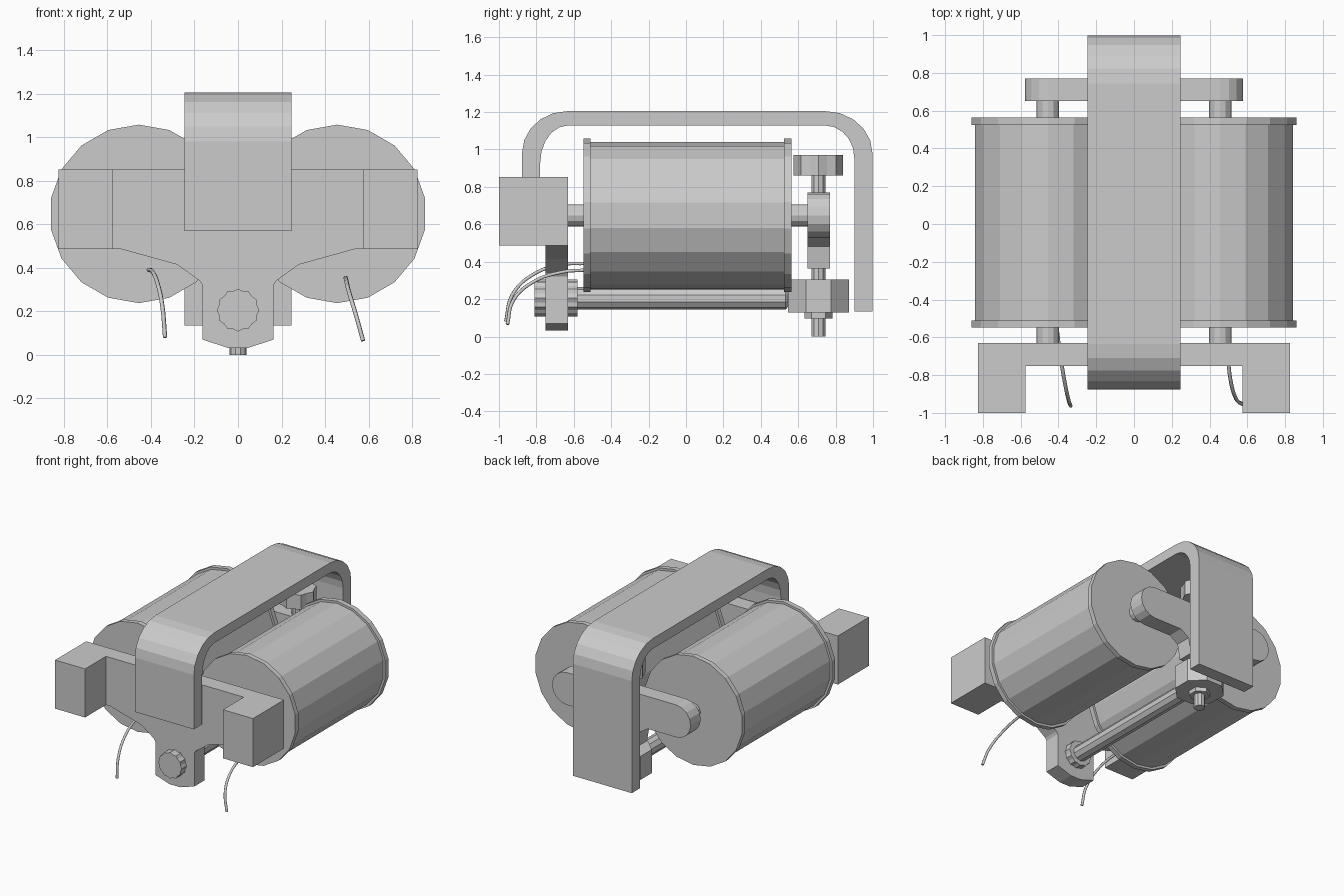
import bpy, bmesh, math
from math import pi, sin, cos

if "Cube" in bpy.data.objects:
    bpy.data.objects.remove(bpy.data.objects["Cube"])


def prism(name, pts, a, b, axis, bevel_end=0):
    """Extrude a 2D outline from a to b along an axis ('x': y,z / 'y': x,z / 'z': x,y)."""
    place = {'x': lambda p, t: (t, p[0], p[1]),
             'y': lambda p, t: (p[0], t, p[1]),
             'z': lambda p, t: (p[0], p[1], t)}[axis]
    bm = bmesh.new()
    face = bm.faces.new([bm.verts.new(place(p, a)) for p in pts])
    out = bmesh.ops.extrude_face_region(bm, geom=[face])
    shift = place((0, 0), b - a)
    verts = [g for g in out['geom'] if isinstance(g, bmesh.types.BMVert)]
    bmesh.ops.translate(bm, verts=verts, vec=shift)
    if bevel_end:
        edges = [e for e in bm.edges if all(v in verts for v in e.verts)]
        bmesh.ops.bevel(bm, geom=edges, offset=bevel_end, segments=1, affect='EDGES')
    bmesh.ops.recalc_face_normals(bm, faces=bm.faces)
    me = bpy.data.meshes.new(name)
    bm.to_mesh(me)
    bm.free()
    ob = bpy.data.objects.new(name, me)
    bpy.context.collection.objects.link(ob)
    return ob


def ring(cx, cy, r, n, start=0.0, r2=None):
    """Regular outline; r2 alternates the radius for knurled knobs."""
    out = []
    for i in range(n):
        t = start + 2 * pi * i / n
        q = r2 if (r2 and i % 2) else r
        out.append((cx + q * cos(t), cy + q * sin(t)))
    return out


def arc(cx, cy, rx, ry, a0, a1, n):
    return [(cx + rx * cos(math.radians(a0 + (a1 - a0) * i / n)),
             cy + ry * sin(math.radians(a0 + (a1 - a0) * i / n))) for i in range(n + 1)]


def wire(name, pts):
    cu = bpy.data.curves.new(name, 'CURVE')
    cu.dimensions = '3D'
    cu.bevel_depth = 0.01
    cu.bevel_resolution = 1
    cu.resolution_u = 5
    cu.use_fill_caps = True
    sp = cu.splines.new('BEZIER')
    sp.bezier_points.add(len(pts) - 1)
    for bp, p in zip(sp.bezier_points, pts):
        bp.co = p
        bp.handle_left_type = bp.handle_right_type = 'AUTO'
    bpy.context.collection.objects.link(bpy.data.objects.new(name, cu))


CX, CZ = 0.456, 0.648

# Paired parts: coils, flanges, iron cores, terminal blocks
for s, side in ((-1, "left"), (1, "right")):
    x = s * CX
    prism(f"coil_{side}", ring(x, CZ, 0.393, 18, pi / 2), -0.52, 0.535, 'y')
    prism(f"front_flange_{side}", ring(x, CZ, 0.41, 18, pi / 2), -0.547, -0.51, 'y')
    prism(f"rear_flange_{side}", ring(x, CZ, 0.41, 18, pi / 2), 0.525, 0.563, 'y')
    prism(f"core_{side}", ring(x, CZ, 0.059, 12), -0.64, 0.66, 'y')
    x0, x1 = s * 0.575, s * 0.825
    prism(f"pole_block_{side}", [(x0, 0.487), (x1, 0.487), (x1, 0.853), (x0, 0.853)],
          -1.0, -0.63, 'y')

# Front plate with hanging tongue
half = [(0.58, 0.853), (0.58, 0.487), (0.54, 0.487), (0.28, 0.415), (0.175, 0.34),
        (0.163, 0.32), (0.163, 0.07), (0.045, 0.032)]
prism("front_plate", half + [(-x, z) for x, z in reversed(half)], -0.752, -0.63, 'y')

# Rear bar with rounded ends and central lug
half = arc(CX, CZ, 0.122, 0.122, 90, -90, 8) + [(0.22, 0.526), (0.15, 0.48), (0.13, 0.364)]
prism("rear_bar", half + [(-x, z) for x, z in reversed(half)], 0.65, 0.77, 'y')

# Bent strap over the top
outer = ([(-0.877, 0.57)] + arc(-0.634, 0.98, 0.243, 0.225, 180, 90, 5)
         + arc(0.745, 0.98, 0.252, 0.225, 90, 0, 5) + [(0.997, 0.135)])
inner = ([(0.9, 0.135)] + arc(0.745, 0.955, 0.155, 0.173, 0, 90, 5)
         + arc(-0.634, 0.925, 0.146, 0.203, 90, 180, 5) + [(-0.78, 0.57)])
prism("strap", outer + inner, -0.246, 0.246, 'x')

# Lower adjusting rod and knurled knob
prism("lower_rod", ring(0, 0.204, 0.06, 10, pi / 2), -0.6, 0.562, 'y', 0.03)
prism("front_knob", ring(0, 0.206, 0.098, 24, 0, 0.09), -0.81, -0.58, 'y')

# Vertical bolt with its nuts
BY = 0.708
prism("bolt", ring(0, BY, 0.04, 10), 0.0, 0.9, 'z')
prism("top_nut", ring(0, BY, 0.132, 16, 0, 0.118), 0.86, 0.97, 'z')
prism("lower_nut", ring(0, BY, 0.163 / cos(pi / 8), 8, pi / 8), 0.128, 0.305, 'z')
prism("small_nut", ring(0, BY, 0.075, 6, pi / 2), 0.097, 0.135, 'z')

# Lead wires
wire("wire_left", [(-0.41, -0.54, 0.39), (-0.395, -0.66, 0.385), (-0.37, -0.82, 0.33),
                   (-0.347, -0.93, 0.22), (-0.335, -0.963, 0.08)])
wire("wire_right", [(0.495, -0.54, 0.355), (0.497, -0.66, 0.345), (0.51, -0.82, 0.29),
                    (0.54, -0.925, 0.19), (0.575, -0.955, 0.065)])
